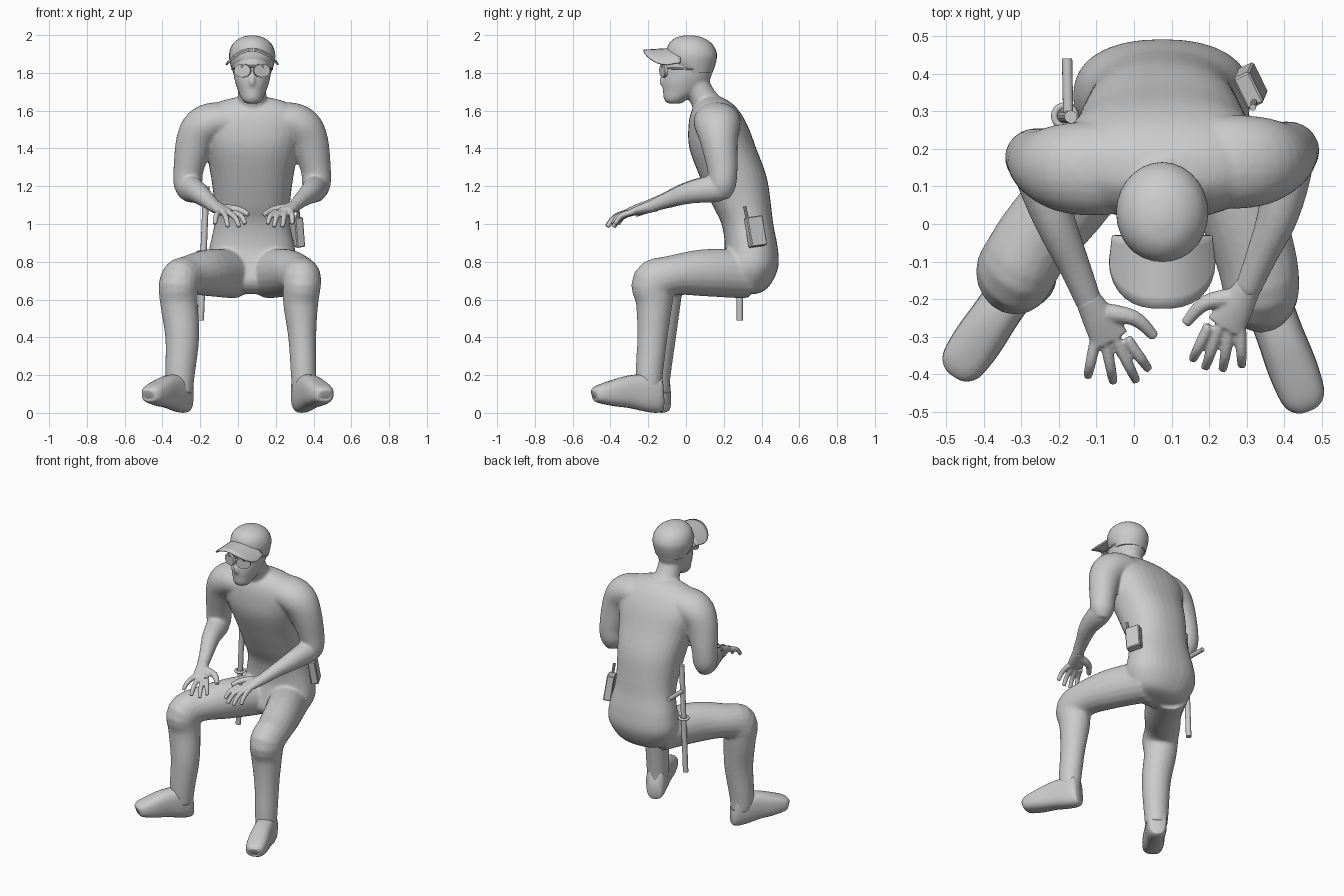
import bpy, bmesh, math
from mathutils import Vector, Matrix

if "Cube" in bpy.data.objects:
    bpy.data.objects.remove(bpy.data.objects["Cube"])

CX = 0.075  # the figure's own centre line


def spline(rows, steps):
    """Catmull-Rom through rows of numbers."""
    out = []
    p = [rows[0]] + list(rows) + [rows[-1]]
    for i in range(1, len(p) - 2):
        for s in range(steps):
            t = s / steps
            out.append([0.5 * (2 * b + (c - a) * t + (2 * a - 5 * b + 4 * c - d) * t * t
                               + (3 * b - a - 3 * c + d) * t ** 3)
                        for a, b, c, d in zip(p[i - 1], p[i], p[i + 1], p[i + 2])])
    return out + [list(rows[-1])]


def tube(bm, rows, ref=(1, 0, 0), n=20, power=2.0, steps=4, flat=False):
    """Closed loft through rows of (x, y, z, half width, half height)."""
    rows = spline(rows, steps)
    pts = [Vector(r[:3]) for r in rows]
    rings = []
    for i, r in enumerate(rows):
        tan = (pts[min(i + 1, len(pts) - 1)] - pts[max(i - 1, 0)]).normalized()
        side = tan.cross(Vector(ref)).normalized()
        up = side.cross(tan)
        if flat:
            side, up = Vector((1, 0, 0)), Vector((0, 1, 0))
        ring = []
        for k in range(n):
            c, s = math.cos(2 * math.pi * k / n), math.sin(2 * math.pi * k / n)
            c = math.copysign(abs(c) ** (2 / power), c)
            s = math.copysign(abs(s) ** (2 / power), s)
            ring.append(bm.verts.new(pts[i] + side * c * r[3] + up * s * r[4]))
        rings.append(ring)
    for a, b in zip(rings, rings[1:]):
        for k in range(n):
            bm.faces.new((a[k], a[(k + 1) % n], b[(k + 1) % n], b[k]))
    bm.faces.new(rings[0][::-1])
    bm.faces.new(rings[-1])


def finish(bm, name, angle=40, voxel=0, soften=0):
    bmesh.ops.recalc_face_normals(bm, faces=bm.faces)
    me = bpy.data.meshes.new(name)
    bm.to_mesh(me)
    bm.free()
    ob = bpy.data.objects.new(name, me)
    bpy.context.collection.objects.link(ob)
    bpy.ops.object.select_all(action='DESELECT')
    ob.select_set(True)
    bpy.context.view_layer.objects.active = ob
    if voxel:  # fuse overlapping lofts into one skin
        mod = ob.modifiers.new("fuse", 'REMESH')
        mod.mode, mod.voxel_size, mod.use_smooth_shade = 'VOXEL', voxel, True
        mod = ob.modifiers.new("soften", 'SMOOTH')
        mod.factor, mod.iterations = .5, soften
    else:
        bpy.ops.object.shade_smooth_by_angle(angle=math.radians(angle))
    return ob


def stacked(rows):
    """Horizontal rings given as (z, y centre, half x, half y)."""
    return [(CX, y, z, hx, hy) for z, y, hx, hy in rows]


def rod(bm, a, b, r, n=12):
    tube(bm, [(*a, r, r), (*b, r, r)], ref=(0.9, 0.3, 0.2), n=n, steps=1)


def hand(name, wrist, knuckles, tips, thumb):
    bm = bmesh.new()
    w, k = Vector(wrist), Vector(knuckles)
    mid = w.lerp(k, 0.55)
    tube(bm, [(*w, .034, .034), (*mid, .045, .028), (*k, .052, .019)], ref=(0, 0, 1))
    tips = [Vector(t) for t in tips]
    across = (tips[3] - tips[0]).normalized()
    for i, tip in enumerate(tips):
        base = k + across * (-.042 + .028 * i)
        bend = base.lerp(tip, 0.65) + Vector((0, 0, .02))
        tube(bm, [(*base, .016, .017), (*bend, .0145, .015), (*tip, .012, .012)],
             ref=(0, 0, 1), n=10)
    tube(bm, [(*p, r, r) for p, r in zip(thumb, (.028, .021, .014))], ref=(0, 0, 1), n=10)
    finish(bm, name, voxel=.005, soften=3)


body = bmesh.new()
# torso, neck, head and nose
tube(body, stacked([
    (.63, .31, .08, .06), (.65, .31, .16, .11), (.70, .315, .21, .145),
    (.78, .338, .237, .152), (.88, .345, .225, .14), (1.0, .325, .2, .137),
    (1.1, .295, .2, .155), (1.25, .25, .218, .177), (1.4, .195, .248, .177),
    (1.52, .17, .275, .157), (1.6, .155, .245, .125), (1.645, .15, .18, .085),
    (1.67, .14, .09, .05)]), n=32, power=2.3, flat=True)
tube(body, [(CX, .15, 1.58, .095, .105), (CX, .095, 1.66, .073, .078),
            (CX, .045, 1.76, .07, .075)])
tube(body, stacked([
    (1.638, -.06, .035, .04), (1.66, -.055, .055, .062), (1.70, -.022, .073, .1),
    (1.75, -.003, .09, .122), (1.80, .012, .1, .128), (1.87, .022, .104, .126),
    (1.93, .025, .08, .1)]), n=28, flat=True)
tube(body, [(CX, -.105, 1.81, .014, .014), (CX, -.126, 1.755, .017, .017),
            (CX, -.11, 1.735, .014, .014)], n=10)

# upper arms: shoulder to elbow, the right one set slightly back
for s, dx, dy in ((-1, 0, 0), (1, 0, .018)):
    tube(body, [(CX + s * (x + dx), y + dy, z, w, h) for x, y, z, w, h in (
        (.08, .15, 1.54, .09, .12), (.19, .147, 1.545, .1, .125),
        (.262, .15, 1.51, .108, .118), (.305, .158, 1.43, .1, .098),
        (.337, .175, 1.29, .08, .08), (.34, .175, 1.2, .074, .07),
        (.337, .165, 1.14, .045, .045))], ref=(0, 1, 0), n=24)
# forearms
tube(body, [(-.262, .225, 1.2, .04, .045), (-.257, .16, 1.19, .072, .068),
            (-.215, .02, 1.168, .06, .056), (-.155, -.12, 1.12, .042, .042),
            (-.115, -.22, 1.085, .033, .035)])
tube(body, [(.413, .235, 1.2, .04, .045), (.41, .17, 1.19, .072, .068),
            (.385, .03, 1.168, .06, .056), (.337, -.09, 1.13, .042, .042),
            (.3, -.18, 1.095, .033, .035)])

# bent legs
tube(body, [(-.02, .32, .735, .13, .125), (-.15, .1, .742, .125, .115),
            (-.262, -.04, .727, .105, .108), (-.312, -.122, .688, .118, .106),
            (-.312, -.125, .58, .097, .1), (-.295, -.14, .4, .087, .09),
            (-.307, -.155, .2, .074, .078), (-.307, -.155, .1, .068, .068)])
tube(body, [(.16, .32, .735, .13, .125), (.26, .1, .742, .125, .115),
            (.322, -.08, .727, .105, .108), (.338, -.17, .688, .118, .102),
            (.332, -.168, .58, .097, .093), (.34, -.178, .4, .08, .074),
            (.347, -.195, .2, .072, .067), (.347, -.195, .1, .064, .06)])
finish(body, "seated_body", voxel=.009, soften=6)

hand("left_hand", (-.125, -.195, 1.095), (-.062, -.31, 1.06),
     [(-.123, -.405, 1.0), (-.055, -.42, .985), (.006, -.417, .985), (.038, -.385, 1.0)],
     [(-.09, -.235, 1.08), (0, -.25, 1.075), (.055, -.3, 1.05)])
hand("right_hand", (.308, -.16, 1.1), (.242, -.275, 1.065),
     [(.287, -.377, 1.0), (.236, -.387, .985), (.19, -.382, .985), (.156, -.36, 1.0)],
     [(.275, -.195, 1.085), (.19, -.21, 1.075), (.137, -.265, 1.05)])

# boots, toes turned out and lifted
for side, heel, toe in (("left", (-.275, -.105), (-.475, -.398)),
                        ("right", (.327, -.132), (.462, -.49))):
    bm = bmesh.new()
    h, t = Vector(heel), Vector(toe)
    tube(bm, [(*h.lerp(t, f), z, w, hh) for f, z, w, hh in (
        (0, .1, .045, .09), (.05, .1, .058, .1), (.2, .106, .063, .1),
        (.45, .112, .063, .088), (.7, .105, .066, .07), (.9, .1, .06, .05),
        (.98, .098, .045, .036), (1, .096, .025, .02))],
        ref=(0, 0, 1), n=24, power=2.7)
    finish(bm, side + "_boot", 60)

# cap crown
bm = bmesh.new()
tube(bm, stacked([(1.80, .05, .1, .09), (1.85, .032, .117, .125), (1.90, .03, .122, .134),
                  (1.95, .024, .105, .117), (1.985, .018, .064, .075),
                  (1.999, .015, .015, .02)]), n=28, flat=True)
finish(bm, "cap_crown", 60)

# cap brim: arched sheet
bm = bmesh.new()
NU, NV = 16, 6
grid = []
for i in range(NU + 1):
    u = math.sin((i / NU - .5) * math.pi)
    edge = -.1 - .125 * (1 - abs(u) ** 2.6) ** .5
    grid.append([bm.verts.new((CX + .138 * u * (1 - .06 * (1 - j / NV)),
                               -.03 + (edge + .03) * j / NV,
                               1.93 - .075 * u * u - .012 * (j / NV))) for j in range(NV + 1)])
for a, b in zip(grid, grid[1:]):
    for j in range(NV):
        bm.faces.new((a[j], a[j + 1], b[j + 1], b[j]))
brim = finish(bm, "cap_brim")
mod = brim.modifiers.new("thickness", 'SOLIDIFY')
mod.thickness, mod.offset = .01, 0

# sunglasses: lenses, temples and bridge
bm = bmesh.new()
for s in (-1, 1):
    m = (Matrix.Translation((CX + s * .05, -.119, 1.812)) @ Matrix.Rotation(s * .35, 4, 'Z')
         @ Matrix.Rotation(math.pi / 2, 4, 'X') @ Matrix.Diagonal((.046, .036, .016, 1)))
    bmesh.ops.create_cone(bm, cap_ends=True, segments=16, radius1=1, radius2=1, depth=1, matrix=m)
    rod(bm, (CX + s * .09, -.1, 1.825), (CX + s * .106, .04, 1.82), .005, 8)
rod(bm, (CX - .06, -.124, 1.835), (CX + .06, -.124, 1.835), .006, 8)
finish(bm, "sunglasses")

# side-handle baton with its belt loop
bm = bmesh.new()
rod(bm, (-.168, .285, 1.2), (-.197, .285, .49), .017)
rod(bm, (-.175, .285, 1.03), (-.178, .44, 1.03), .014)
finish(bm, "baton")
bpy.ops.mesh.primitive_torus_add(major_radius=.028, minor_radius=.009, major_segments=20,
                                 minor_segments=8, location=(-.184, .287, .85))
bpy.context.object.name = "baton_loop"
bpy.ops.object.shade_smooth()

# belt radio with antenna
bm = bmesh.new()
place = (Matrix.Translation((.31, .368, .96)) @ Matrix.Rotation(math.radians(25), 4, 'Z')
         @ Matrix.Rotation(math.radians(-8), 4, 'Y') @ Matrix.Rotation(math.radians(7), 4, 'X'))
bmesh.ops.create_cube(bm, size=1, matrix=place @ Matrix.Diagonal((.048, .092, .16, 1)))
bmesh.ops.bevel(bm, geom=bm.edges[:], offset=.005, segments=1, affect='EDGES')
rod(bm, place @ Vector((0, -.035, .07)), place @ Vector((0, -.038, .14)), .009, 10)
finish(bm, "belt_radio", 30)
